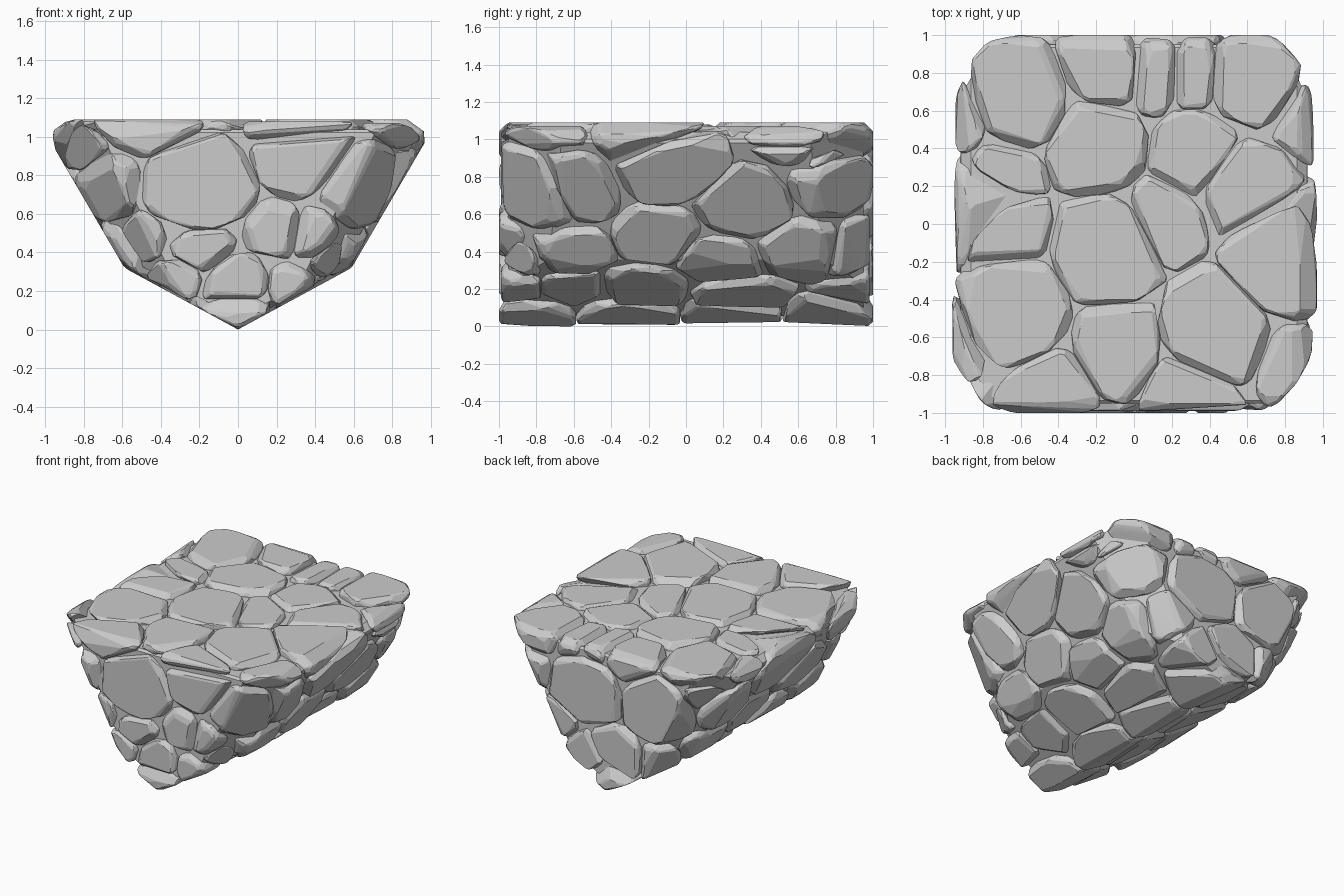
import bpy, bmesh, random
from mathutils import Vector

if "Cube" in bpy.data.objects:
    bpy.data.objects.remove(bpy.data.objects["Cube"])

random.seed(4)

# Outer envelope: wedge profile (x, z), mirrored, plus end planes and corner cuts
half = [(0, 0.0), (0.59, 0.32), (0.97, 0.97), (0.965, 1.03), (0.88, 1.09)]
hull = [(Vector((0, 0, 1)), 1.09)]
for (x0, z0), (x1, z1) in zip(half, half[1:]):
    n = Vector((z1 - z0, 0, x0 - x1)).normalized()
    for s in (1, -1):
        hull.append((Vector((s * n.x, 0, n.z)), n.x * x0 + n.z * z0))
for sy in (1, -1):
    hull.append((Vector((0, sy, 0)), 1.0))
    hull.append((Vector((0, sy, 1)).normalized(), 2.045 / 2 ** 0.5))
    for sx in (1, -1):
        hull.append((Vector((sx, sy, 0)).normalized(), 1.75 / 2 ** 0.5))
        lean = Vector((sx, .8 * sy, -.5))  # undercut corner facets
        hull.append((lean.normalized(), 1.03 / lean.length))


def cut(bm, n, d):
    """Remove the part of a convex solid beyond n.p = d and cap it."""
    if not any(v.co.dot(n) > d + 1e-4 for v in bm.verts):
        return
    bmesh.ops.bisect_plane(bm, geom=bm.verts[:] + bm.edges[:] + bm.faces[:], dist=1e-5,
                           plane_co=n * d, plane_no=n, clear_outer=True)
    bmesh.ops.holes_fill(bm, edges=[e for e in bm.edges if e.is_boundary], sides=0)
    bm.normal_update()


def solid(inset):
    bm = bmesh.new()
    bmesh.ops.create_cube(bm, size=4)
    bm.normal_update()
    for n, d in hull:
        cut(bm, n, d - inset)
    return bm


def on_hull(f):
    return any(f.normal.dot(n) > 0.9995 for n, d in hull)


def chamfer(bm, depth, rim):
    """Plane off each sharp edge; envelope edges only lightly."""
    planes = []
    for e in bm.edges:
        if len(e.link_faces) != 2:
            continue
        a, b = e.link_faces
        if a.normal.dot(b.normal) > 0.88:
            continue
        n = (a.normal + b.normal).normalized()
        k = rim if on_hull(a) and on_hull(b) else depth * random.uniform(0.6, 1.25)
        n = (n + 0.1 * Vector([random.uniform(-1, 1) for _ in range(3)])).normalized()
        planes.append((n, max(v.co.dot(n) for v in e.verts) - k))
    for n, d in planes:
        cut(bm, n, d)


# Stone centres with weights: top (x, y, r)
top = [(-.62, .66, .2), (-.15, .82, .1), (.12, .8, 0), (.32, .8, 0), (.65, .78, .2),
       (-.93, .55, .1), (.92, .6, .1), (-.2, .42, .15), (.33, .38, .12), (.15, .02, 0),
       (-.72, .27, .08), (-.7, -.02, .12), (-.15, -.14, .2), (.6, .2, .16), (.82, -.2, .27),
       (.45, -.55, .22), (-.65, -.47, .23), (-.1, -.65, .1), (-.45, -.87, .1),
       (.3, -.9, .08), (.85, -.7, .05)]
# Ends (x, z, r)
front = [(-.22, .74, .25), (-.68, .75, .2), (.33, .88, .15), (.68, .72, .25), (-.2, .42, .05),
         (-.5, .48, 0), (-.32, .27, 0), (.22, .5, 0), (.39, .48, 0), (.52, .36, 0),
         (.28, .22, 0), (0, .24, .1)]
back = [(.18, .72, .25), (-.42, .7, .25), (.7, .78, .2), (-.76, .82, .1), (.48, .42, .1),
        (-.1, .36, .1), (-.45, .35, 0), (.2, .24, 0)]
# Sloping sides (y, z, r) and bottom ridge (y, r)
side = [(-.62, .72, .22), (-.1, .86, .26), (-.15, .5, .1), (.32, .64, .2), (.6, .96, 0),
        (.8, .8, .12), (-.65, .4, .12), (.2, .33, .1), (.62, .4, .15), (-.62, .19, .05),
        (-.25, .2, .05), (.3, .17, 0)]
ridge = [(-.86, .12), (-.32, .1), (.25, .08), (.78, .1)]

seeds = [(Vector((x, y, 1.05)), r) for x, y, r in top]
for s, stones_on_end in ((-1, front), (1, back)):
    for x, z, r in stones_on_end:
        seeds.append((Vector((x, s * (.78 if abs(x) > .6 else .92), z)), r))
for s in (1, -1):
    for y, z, r in side:
        x = .59 + (z - .32) * .58 if z > .32 else z * 1.84
        seeds.append((Vector((s * (x - .07), s * y, z + .03)), r))
seeds += [(Vector((0, y, .1)), r) for y, r in ridge]

# Stones: weighted cells of the envelope with planed edges
stones = bpy.data.meshes.new("stones")
total = bmesh.new()
for i, (a, ra) in enumerate(seeds):
    bm = solid(random.choice((0, 0, 0, .01, .018)))
    for j, (b, rb) in enumerate(seeds):
        if i == j:
            continue
        v = b - a
        n = Vector((v.x, v.y, v.z * 1.5))
        t = 0.5 + (ra * ra - rb * rb) / (2 * v.dot(n))
        p = a + v * t
        n.normalize()
        cut(bm, n, p.dot(n) - 0.001)
        if not bm.verts:
            break
    if len(bm.faces) > 3:
        chamfer(bm, .037, .014)
        chamfer(bm, .006, .005)
        bmesh.ops.remove_doubles(bm, verts=bm.verts[:], dist=1e-4)
        pts = [v.co.copy() for v in bm.verts]
        vs = [total.verts.new(c) for c in pts]
        if len(vs) > 3:
            res = bmesh.ops.convex_hull(total, input=vs)
            junk = {g for g in res["geom_interior"] + res["geom_unused"]
                    if isinstance(g, bmesh.types.BMVert)}
            bmesh.ops.delete(total, geom=list(junk), context='VERTS')
    bm.free()
bmesh.ops.recalc_face_normals(total, faces=total.faces[:])
total.to_mesh(stones)
total.free()
stone_ob = bpy.data.objects.new("stones", stones)
bpy.context.collection.objects.link(stone_ob)

# Core fills the gaps behind the stones
me = bpy.data.meshes.new("rock_wedge")
bm = solid(.05)
bmesh.ops.triangulate(bm, faces=bm.faces[:])
bmesh.ops.recalc_face_normals(bm, faces=bm.faces[:])
bm.to_mesh(me)
bm.free()
rock = bpy.data.objects.new("rock_wedge", me)
bpy.context.collection.objects.link(rock)

# Union into one outer skin
mod = rock.modifiers.new("union", 'BOOLEAN')
mod.operation = 'UNION'
mod.solver = 'MANIFOLD'
mod.object = stone_ob
bpy.context.view_layer.objects.active = rock
rock.select_set(True)
bpy.ops.object.modifier_apply(modifier="union")
bpy.data.objects.remove(stone_ob)
bpy.ops.object.shade_smooth_by_angle(angle=0.2)
